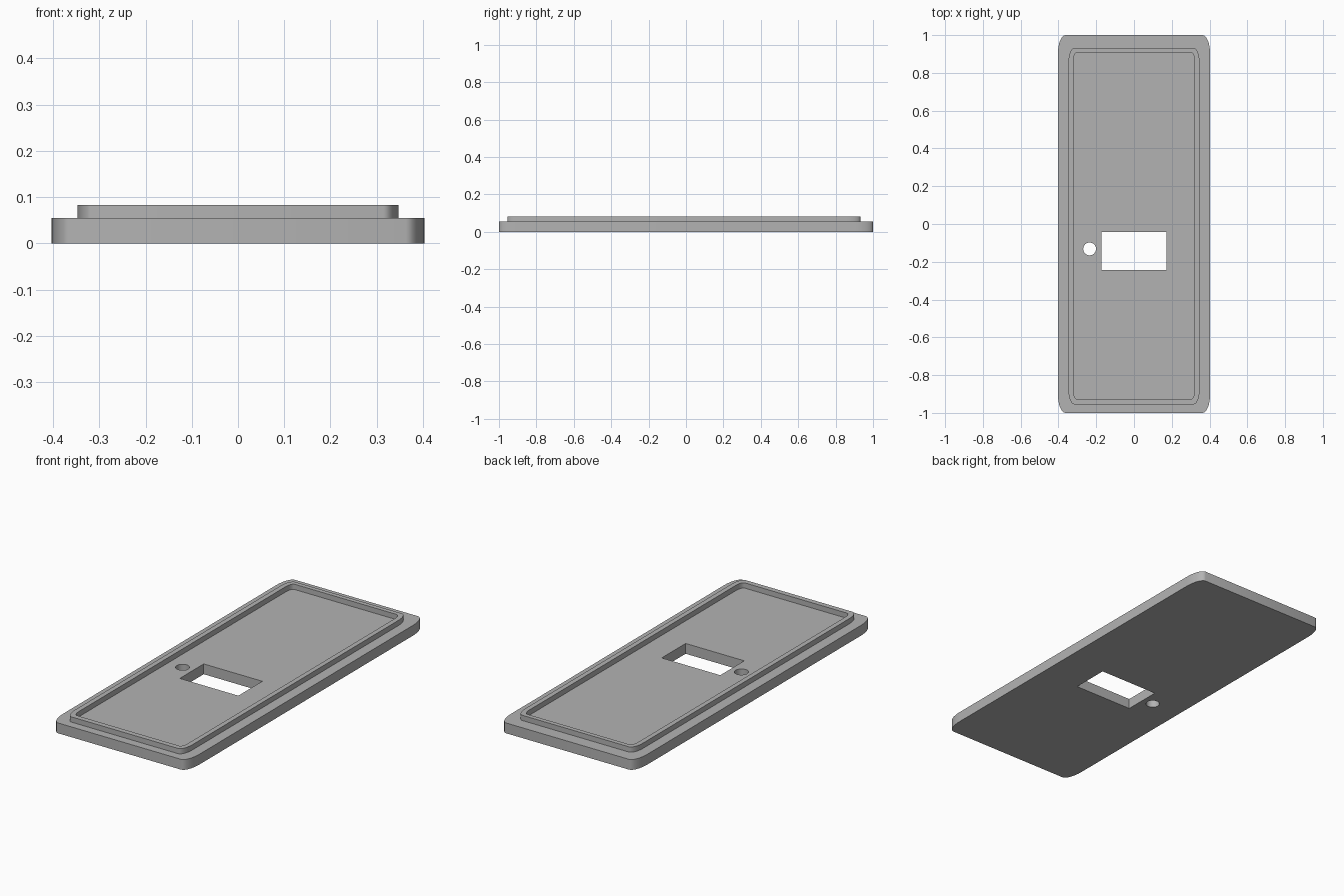
import bpy
from math import sin, cos, pi

cube = bpy.data.objects.get("Cube")
if cube:
    bpy.data.objects.remove(cube, do_unlink=True)

grey = bpy.data.materials.new("plain grey")
grey.use_nodes = True
colour = (0.45, 0.45, 0.45, 1)
grey.diffuse_color = colour
grey.node_tree.nodes["Principled BSDF"].inputs["Base Color"].default_value = colour


def rounded_rect(x0, x1, y0, y1, rx=0, ry=0, steps=8):
    """Outline with elliptical corners, or sharp ones when rx is 0."""
    if not rx:
        return [(x1, y1), (x0, y1), (x0, y0), (x1, y0)]
    centres = [(x1 - rx, y1 - ry), (x0 + rx, y1 - ry),
               (x0 + rx, y0 + ry), (x1 - rx, y0 + ry)]
    return [(cx + rx * cos(a), cy + ry * sin(a))
            for q, (cx, cy) in enumerate(centres)
            for a in [(q + i / steps) * pi / 2 for i in range(steps + 1)]]


def circle(cx, cy, r, n=32):
    return [(cx + r * cos(2 * pi * i / n), cy + r * sin(2 * pi * i / n))
            for i in range(n)]


def slab(name, outlines, z0, z1):
    """Extrude the first outline from z0 to z1, with the others as holes."""
    curve = bpy.data.curves.new(name, "CURVE")
    curve.dimensions = "2D"
    curve.fill_mode = "BOTH"
    curve.extrude = (z1 - z0) / 2
    for points in outlines:
        spline = curve.splines.new("POLY")
        spline.points.add(len(points) - 1)
        for p, (x, y) in zip(spline.points, points):
            p.co = (x, y, 0, 1)
        spline.use_cyclic_u = True
    obj = bpy.data.objects.new(name, curve)
    bpy.context.collection.objects.link(obj)
    obj.location.z = (z0 + z1) / 2
    curve.materials.append(grey)
    bpy.ops.object.select_all(action="DESELECT")
    obj.select_set(True)
    bpy.context.view_layer.objects.active = obj
    bpy.ops.object.convert(target="MESH")
    bpy.ops.object.shade_smooth_by_angle()


# Base plate with a rectangular window and a round hole
slab("base_plate", [
    rounded_rect(-0.403, 0.403, -1, 1, 0.04, 0.1),
    rounded_rect(-0.173, 0.173, -0.244, -0.042),
    circle(-0.235, -0.132, 0.034),
], 0, 0.055)

# Raised lip, set slightly towards the front
slab("raised_lip", [
    rounded_rect(-0.347, 0.347, -0.955, 0.932, 0.032, 0.075),
    rounded_rect(-0.321, 0.321, -0.927, 0.908, 0.02, 0.045),
], 0.05, 0.083)
